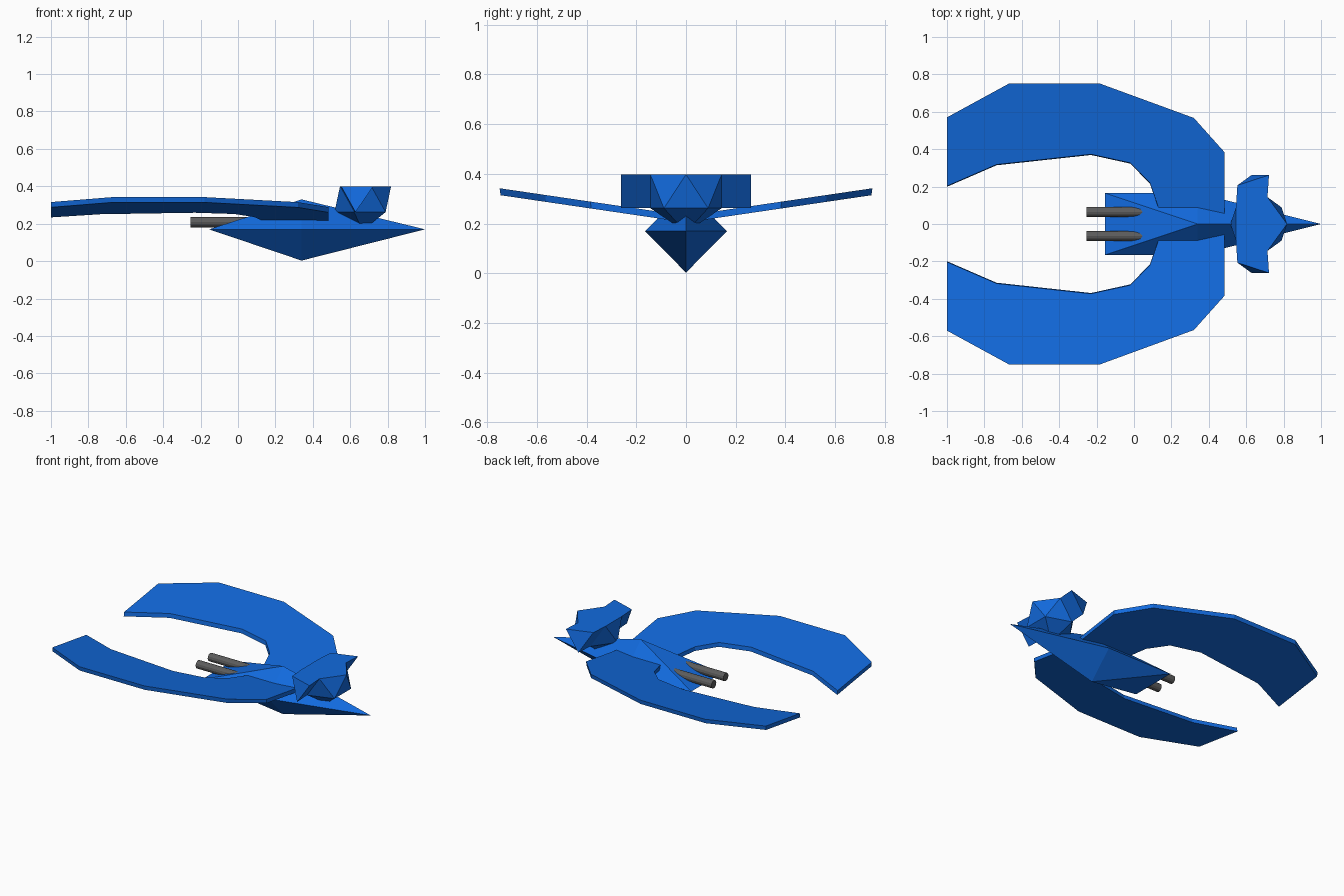
import bpy, bmesh, math
from mathutils import Vector, Matrix

cube = bpy.data.objects.get("Cube")
if cube:
    bpy.data.objects.remove(cube, do_unlink=True)


def material(name, rgb):
    m = bpy.data.materials.new(name)
    m.use_nodes = True
    m.diffuse_color = (*rgb, 1)
    m.node_tree.nodes["Principled BSDF"].inputs["Base Color"].default_value = (*rgb, 1)
    return m


BLUE = material("hull blue", (0.006, 0.145, 0.73))
GREY = material("gun grey", (0.11, 0.11, 0.11))


def finish(name, bm, mat):
    bmesh.ops.recalc_face_normals(bm, faces=bm.faces[:])
    me = bpy.data.meshes.new(name)
    bm.to_mesh(me)
    bm.free()
    me.materials.append(mat)
    ob = bpy.data.objects.new(name, me)
    bpy.context.collection.objects.link(ob)
    return ob


def solid(name, points, mat):
    """Convex faceted body around the given points."""
    bm = bmesh.new()
    for p in points:
        bm.verts.new(p)
    bmesh.ops.convex_hull(bm, input=bm.verts[:])
    bmesh.ops.dissolve_limit(bm, angle_limit=0.01, verts=bm.verts[:], edges=bm.edges[:])
    return finish(name, bm, mat)


def slab(name, outline, offset, mat):
    """Flat outline extruded by an offset."""
    bm = bmesh.new()
    face = bm.faces.new([bm.verts.new(p) for p in outline])
    ext = bmesh.ops.extrude_face_region(bm, geom=[face], use_keep_orig=True)
    moved = [g for g in ext["geom"] if isinstance(g, bmesh.types.BMVert)]
    bmesh.ops.translate(bm, verts=moved, vec=offset)
    return finish(name, bm, mat)


# Main hull: pointed nose, square stern, keel and ridge points
solid("hull", [(1.0, 0, 0.17), (0.34, 0, 0.003), (0.34, 0, 0.33)]
      + [(x, s * 0.165, 0.17) for x in (-0.155, 0.34) for s in (-1, 1)], BLUE)

# Head: faceted ball with a flat top
CX, R, TOP, LOW = 0.667, 0.151, 0.398, 0.262


def ring(deg, z):
    a = math.radians(deg)
    return Vector((CX + R * math.cos(a), R * math.sin(a), z))


solid("head", [ring(72 * i, TOP) for i in range(5)]
      + [ring(72 * i + 36, LOW) for i in range(5)] + [(CX, 0, 0.165)], BLUE)

# Swept wing outline in plan, rising outward
PLAN = [(-1, 0.57), (-0.67, 0.75), (-0.18, 0.75), (0.32, 0.567), (0.483, 0.385),
        (0.483, 0.03), (0.15, 0.03), (0.13, 0.09), (0.085, 0.22), (-0.02, 0.327),
        (-0.23, 0.373), (-0.735, 0.318), (-1, 0.203)]

for side, s in (("left", 1), ("right", -1)):
    # "left" here is the +y half, "right" the -y half along the hull
    slab(side + "_wing", [(x, s * y, 0.232 + 0.147 * y) for x, y in PLAN],
         (0, -s * 0.004, -0.028), BLUE)

    # Ear block drawn out from the head's side facet
    facet = [ring(s * 72, TOP), ring(s * 144, TOP), ring(s * 108, LOW)]
    slab(side + "_head_ear", facet, (0.008, s * 0.118, 0), BLUE)

    # Rear gun barrel
    bm = bmesh.new()
    place = Matrix.Translation((-0.055, s * 0.065, 0.208)) @ Matrix.Rotation(math.pi / 2, 4, "Y")
    bmesh.ops.create_cone(bm, cap_ends=True, segments=12, radius1=0.027,
                          radius2=0.027, depth=0.4, matrix=place)
    finish(side + "_gun", bm, GREY)
